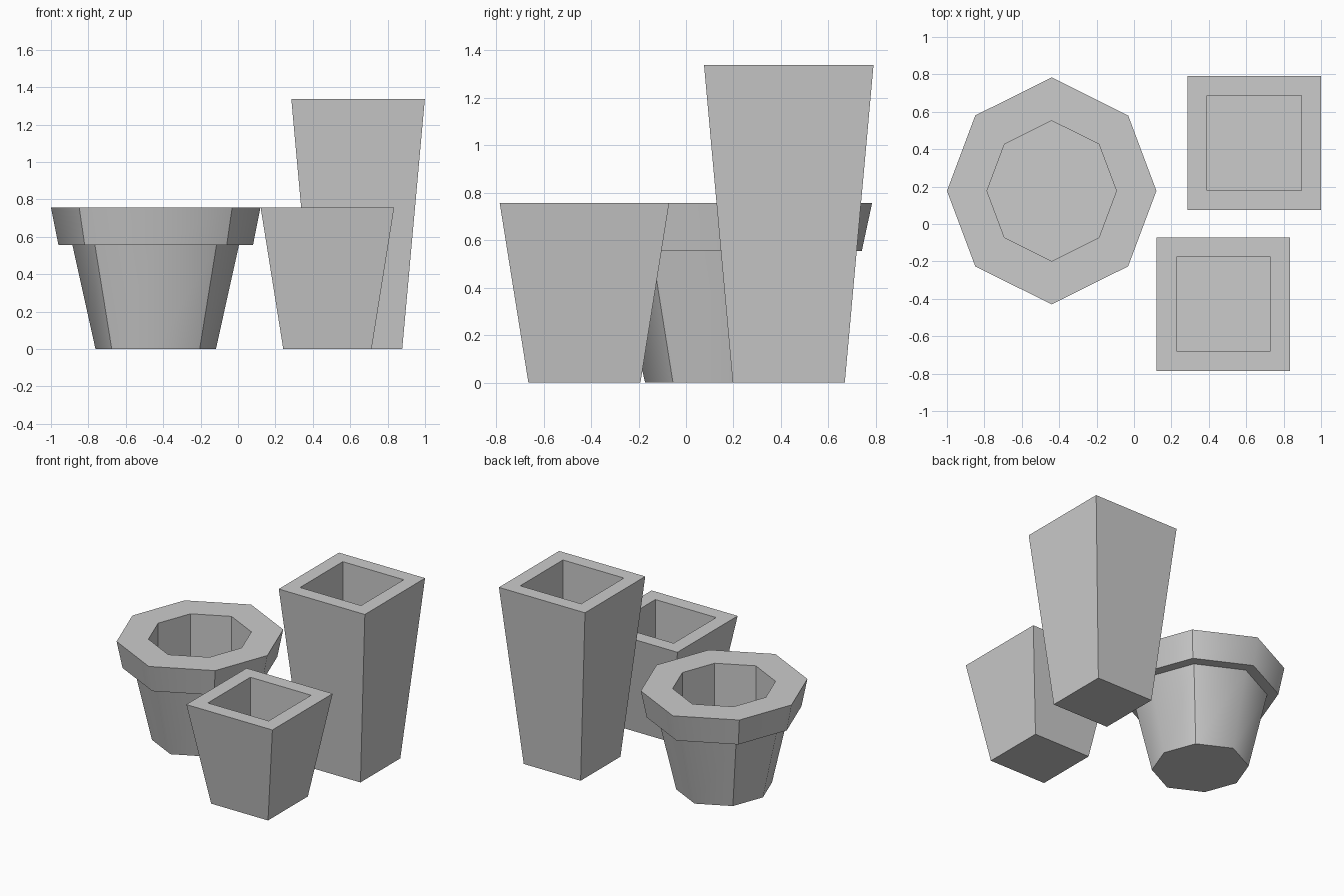
import bpy, bmesh

if "Cube" in bpy.data.objects:
    bpy.data.objects.remove(bpy.data.objects["Cube"])

# Unit outlines: slightly stretched octagon and square
OCT = [(1, 0), (.73, .72), (0, 1.084), (-.73, .72),
       (-1, 0), (-.73, -.72), (0, -1.084), (.73, -.72)]
SQUARE = [(1, 1), (-1, 1), (-1, -1), (1, -1)]


def pot(name, outline, centre, profile, smooth_bands=()):
    """Stack scaled outlines along a (radius, z) profile, capped at both ends."""
    bm = bmesh.new()
    n = len(outline)
    rings = [[bm.verts.new((x * r, y * r, z)) for x, y in outline]
             for r, z in profile]
    bm.faces.new(rings[0][::-1])
    for k, (a, b) in enumerate(zip(rings, rings[1:])):
        for i in range(n):
            j = (i + 1) % n
            f = bm.faces.new((a[i], a[j], b[j], b[i]))
            f.smooth = k in smooth_bands
    bm.faces.new(rings[-1])
    # only the corners on the axes are softened, everything else is crisp
    for e in bm.edges:
        p, q = e.verts
        on_axis = all(min(abs(v.co.x), abs(v.co.y)) < 1e-4 for v in (p, q))
        e.smooth = on_axis and abs(p.co.z - q.co.z) > 1e-4
    bmesh.ops.recalc_face_normals(bm, faces=bm.faces)
    mesh = bpy.data.meshes.new(name)
    bm.to_mesh(mesh)
    bm.free()
    ob = bpy.data.objects.new(name, mesh)
    ob.location = (*centre, 0)
    bpy.context.collection.objects.link(ob)


# Octagonal pot: body, overhanging rim, hollow inside
pot("octagonal_pot", OCT, (-.44, .177),
    [(.322, 0), (.445, .555), (.52, .555), (.56, .757), (.346, .757), (.346, .22)],
    smooth_bands=(0, 2))

# Square tapered pots
pot("short_square_pot", SQUARE, (.478, -.428),
    [(.236, 0), (.357, .757), (.252, .757), (.252, .22)])
pot("tall_square_pot", SQUARE, (.642, .433),
    [(.236, 0), (.357, 1.338), (.253, 1.338), (.253, .4)])
